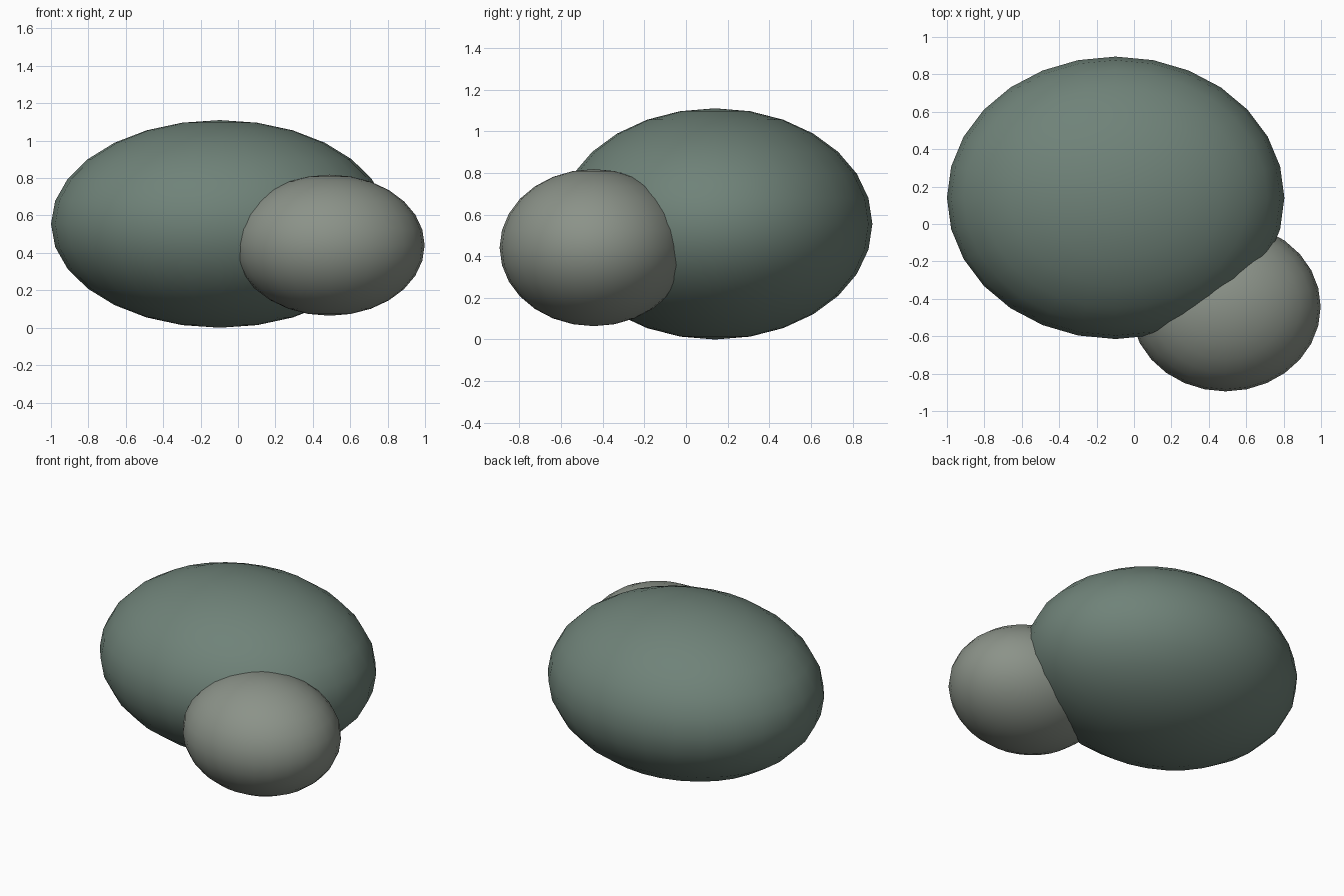
import bpy

if "Cube" in bpy.data.objects:
    bpy.data.objects.remove(bpy.data.objects["Cube"])


def boulder(name, centre, radii, colour):
    bpy.ops.mesh.primitive_uv_sphere_add(segments=28, ring_count=14, radius=1, location=centre)
    ob = bpy.context.object
    ob.name = name
    ob.scale = radii
    bpy.ops.object.transform_apply(location=False, rotation=False, scale=True)
    bpy.ops.object.shade_smooth()
    mat = bpy.data.materials.new(name + "_colour")
    mat.diffuse_color = (*colour, 1)
    mat.use_nodes = True
    mat.node_tree.nodes["Principled BSDF"].inputs["Base Color"].default_value = mat.diffuse_color
    ob.data.materials.append(mat)
    return ob


# Large rounded mass at the back left
boulder("large_boulder", (-0.098, 0.14, 0.555), (0.902, 0.755, 0.555), (0.16, 0.225, 0.19))
# Small rounded mass overlapping its front right
boulder("small_boulder", (0.49, -0.443, 0.441), (0.508, 0.452, 0.377), (0.26, 0.29, 0.25))
